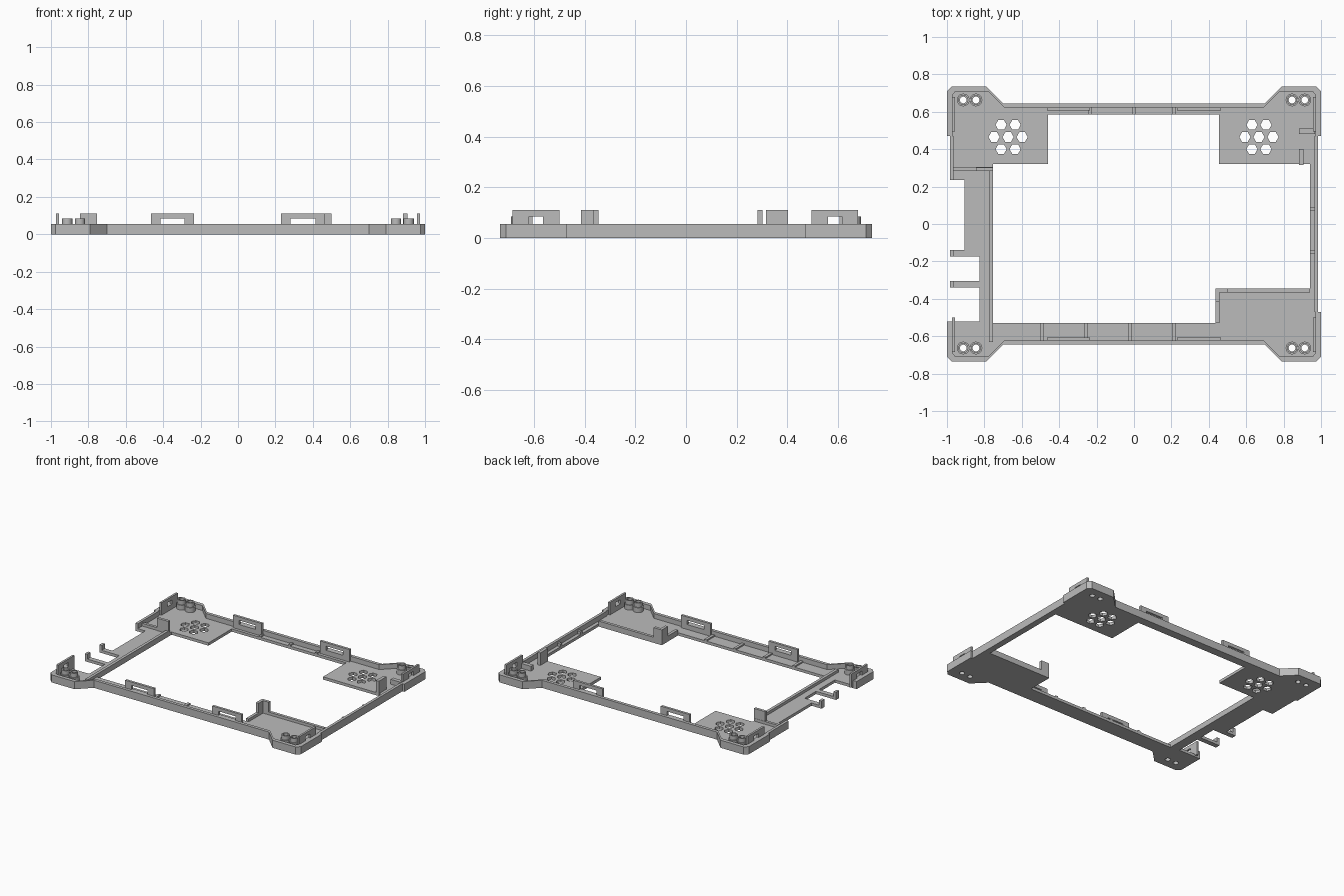
import bpy, bmesh, math

cube = bpy.data.objects.get("Cube")
if cube:
    bpy.data.objects.remove(cube, do_unlink=True)

TOP, FLOOR, LOW, TALL = 0.055, 0.02, 0.04, 0.11

grey = bpy.data.materials.new("plain_grey")
grey.use_nodes = True
grey.diffuse_color = (0.5, 0.5, 0.5, 1)
grey.node_tree.nodes["Principled BSDF"].inputs["Base Color"].default_value = grey.diffuse_color


def prism(bm, pts, z0, z1):
    low = [bm.verts.new((x, y, z0)) for x, y in pts]
    high = [bm.verts.new((x, y, z1)) for x, y in pts]
    bm.faces.new(low)
    bm.faces.new(high)
    for i in range(len(pts)):
        j = (i + 1) % len(pts)
        bm.faces.new((low[i], low[j], high[j], high[i]))


def rect(x0, x1, y0, y1):
    return [(x0, y0), (x1, y0), (x1, y1), (x0, y1)]


def circle(cx, cy, r, n):
    return [(cx + r * math.cos(math.tau * i / n), cy + r * math.sin(math.tau * i / n))
            for i in range(n)]


def build(name, solids):
    """One object from a list of (outline, bottom, top) solids."""
    bm = bmesh.new()
    for pts, z0, z1 in solids:
        prism(bm, pts, z0, z1)
    bmesh.ops.recalc_face_normals(bm, faces=bm.faces)
    mesh = bpy.data.meshes.new(name)
    bm.to_mesh(mesh)
    bm.free()
    obj = bpy.data.objects.new(name, mesh)
    bpy.context.collection.objects.link(obj)
    mesh.materials.append(grey)
    return obj


def four_way(q):
    """Mirror a quarter outline into a full closed one."""
    return (q + [(-x, y) for x, y in reversed(q)] + [(-x, -y) for x, y in q]
            + [(x, -y) for x, y in reversed(q)])


def cut(target, cutter):
    mod = target.modifiers.new("cut", "BOOLEAN")
    mod.operation, mod.solver, mod.object = "DIFFERENCE", "EXACT", cutter
    cutter.hide_render = True
    bpy.context.view_layer.objects.active = target
    bpy.ops.object.modifier_apply(modifier=mod.name)
    bpy.data.objects.remove(cutter, do_unlink=True)


# Tray with raised rim and chamfered corner ears
outer = four_way([(.985, .47), (1, .47), (1, .71), (.975, .735), (.79, .735), (.70, .645)])
inner = four_way([(.965, .47), (.97, .47), (.97, .69), (.955, .708), (.78, .708), (.692, .622)])
frame = build("frame", [(outer, 0, TOP)])
cut(frame, build("pocket_cutter", [(inner, FLOOR, 1)]))

# Screen opening, left edge notches, speaker grilles and screw holes
opening = [(-.755, .32), (-.46, .32), (-.46, .585), (.455, .585), (.455, .32), (.94, .32),
           (.94, -.345), (.435, -.345), (.435, -.53), (-.755, -.53)]
holes = [opening, rect(-2, -.905, -.14, .235), rect(-2, -.825, -.305, -.175),
         rect(-2, -.825, -.52, -.34)]
for cx in (-.673, .668):
    for row, count in ((-1, 2), (0, 3), (1, 2)):
        for k in range(count):
            holes.append(circle(cx + (k - (count - 1) / 2) * .075, .465 + row * .065, .03, 6))
posts = [(sx * px, sy * .663) for sx in (-1, 1) for sy in (-1, 1) for px in (.845, .913)]
holes += [circle(x, y, .018, 24) for x, y in posts]
cut(frame, build("through_cutter", [(h, -1, 1) for h in holes]))


# Hollow stepped screw posts
def screw_post(x, y):
    bm = bmesh.new()
    profile = [(.018, .005), (.034, .005), (.034, TOP), (.027, TOP), (.027, .085), (.018, .085)]
    rings = [[bm.verts.new((px, py, z)) for px, py in circle(x, y, r, 24)] for r, z in profile]
    for a, b in zip(rings, rings[1:] + rings[:1]):
        for i in range(24):
            j = (i + 1) % 24
            bm.faces.new((a[i], a[j], b[j], b[i]))
    bmesh.ops.recalc_face_normals(bm, faces=bm.faces)
    mesh = bpy.data.meshes.new("screw_post")
    bm.to_mesh(mesh)
    bm.free()
    mesh.materials.append(grey)
    obj = bpy.data.objects.new("screw_post", mesh)
    bpy.context.collection.objects.link(obj)
    bpy.ops.object.select_all(action="DESELECT")
    obj.select_set(True)
    bpy.context.view_layer.objects.active = obj
    bpy.ops.object.shade_smooth_by_angle()


for x, y in posts:
    screw_post(x, y)


# Clip loops standing on the rim, each with a slot
def clip(name, a0, a1, b0, b1, leg, along_x):
    def area(s, e):
        return rect(s, e, b0, b1) if along_x else rect(b0, b1, s, e)
    build(name, [(area(a0, a0 + leg), .01, TALL), (area(a1 - leg, a1), .01, TALL),
                 (area(a0 + leg, a1 - leg), .085, TALL), (area(a0 + leg, a1 - leg), .01, TOP)])


for x0, x1 in ((-.465, -.235), (.23, .465)):
    clip("front_clip", x0, x1, -.624, -.606, .05, True)
    clip("back_clip", x0, x1, .606, .624, .05, True)
for x0, x1 in ((-.972, -.957), (.957, .972)):
    clip("front_side_clip", -.685, -.5, x0, x1, .065, False)
    clip("back_side_clip", .495, .68, x0, x1, .065, False)

# Low ribs across the narrow strips
for x in (-.49, -.255, -.02, .215):
    build("front_rib", [(rect(x - .01, x + .01, -.624, -.53), .01, .03)])
for x in (-.235, 0, .215):
    build("back_rib", [(rect(x - .008, x + .008, .585, .626), .01, .03)])
for y in (-.15, .08):
    build("side_rib", [(rect(.94, .967, y - .01, y + .01), .01, LOW)])

# Ledges bordering the left shelf and the front corner tray
build("left_ledge", [(rect(-.776, -.755, -.63, .29), .01, LOW),
                     (rect(-.97, -.755, .285, .305), .01, LOW)])
build("corner_ledge", [(rect(.435, .94, -.366, -.345), .01, LOW),
                       (rect(.435, .456, -.53, -.366), .01, LOW)])

# Tall stops
build("left_stop", [(rect(-.845, -.755, .283, .303), .01, TALL)])
build("corner_stop", [(rect(.435, .5, -.366, -.345), .01, TALL),
                      (rect(.435, .456, -.415, -.366), .01, TALL)])
build("right_stop", [(rect(.882, .905, .315, .402), .01, TALL)])
build("right_guide", [(rect(.882, .967, .48, .51), .01, TOP)])
